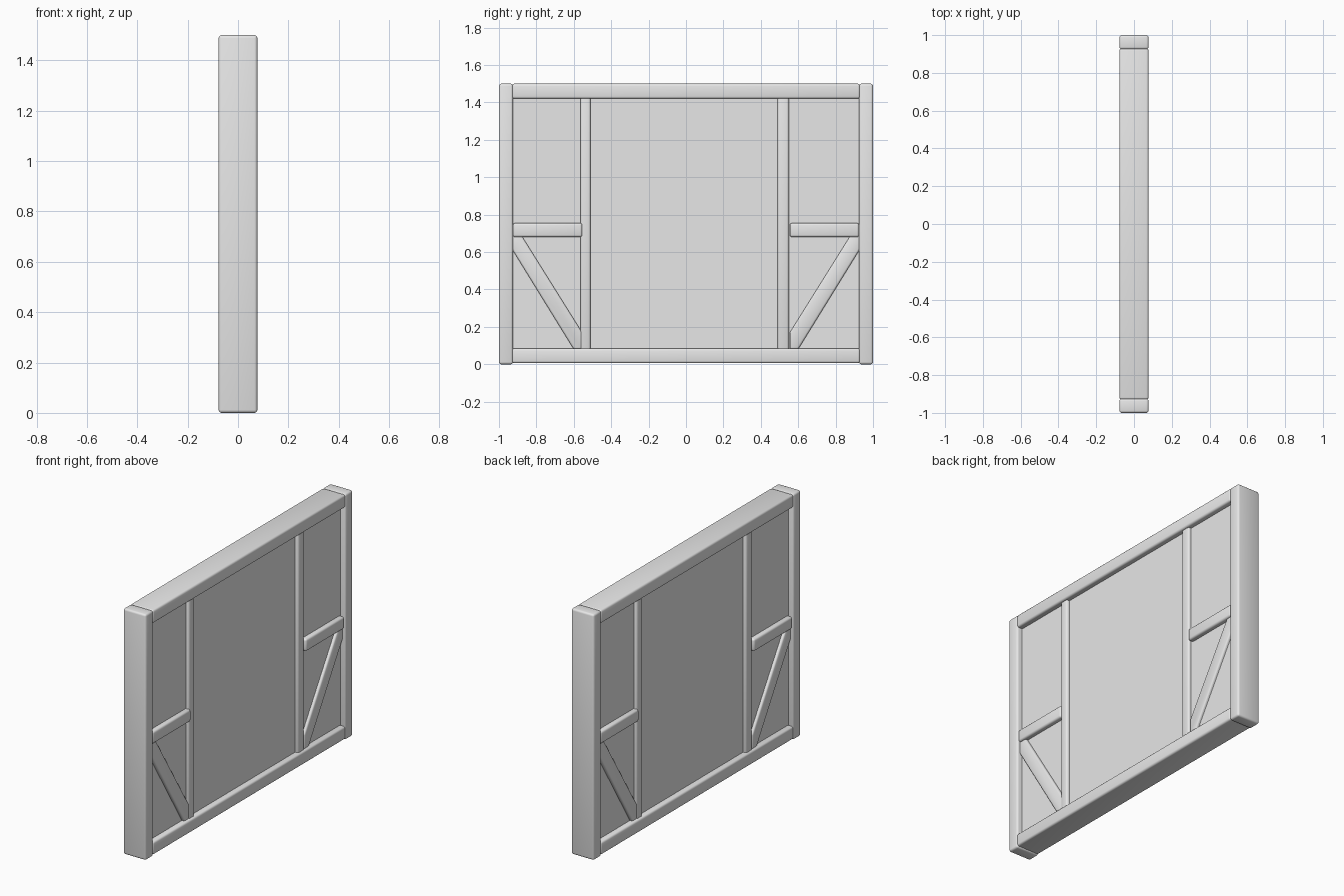
import bpy, bmesh, math
from mathutils import Matrix

if "Cube" in bpy.data.objects:
    bpy.data.objects.remove(bpy.data.objects["Cube"], do_unlink=True)

grey = bpy.data.materials.new("plain grey")
grey.use_nodes = True
COLOUR = (0.8, 0.8, 0.8, 1)
grey.diffuse_color = COLOUR
grey.node_tree.nodes["Principled BSDF"].inputs["Base Color"].default_value = COLOUR


def prism(name, outline, x0, x1, bevel=0.012, turn=0.0):
    """Extrude a (y, z) outline from x0 to x1, turned about z, with soft edges."""
    bm = bmesh.new()
    face = bm.faces.new([bm.verts.new((x0, y, z)) for y, z in outline])
    ext = bmesh.ops.extrude_face_region(bm, geom=[face])
    for v in ext["geom"]:
        if isinstance(v, bmesh.types.BMVert):
            v.co.x = x1
    bm.transform(Matrix.Rotation(turn, 4, "Z"))
    bmesh.ops.recalc_face_normals(bm, faces=bm.faces)
    if bevel:
        bmesh.ops.bevel(bm, geom=bm.edges[:], offset=bevel, segments=3,
                        profile=0.5, affect="EDGES", clamp_overlap=True)
    mesh = bpy.data.meshes.new(name)
    bm.to_mesh(mesh)
    bm.free()
    mesh.materials.append(grey)
    ob = bpy.data.objects.new(name, mesh)
    bpy.context.collection.objects.link(ob)
    bpy.ops.object.select_all(action="DESELECT")
    ob.select_set(True)
    bpy.context.view_layer.objects.active = ob
    bpy.ops.object.shade_smooth_by_angle(angle=math.radians(40))
    return ob


def box(y0, y1, z0, z1):
    return [(y0, z0), (y1, z0), (y1, z1), (y0, z1)]


# Outer frame and infill wall
HALF = 0.077
for name, y in (("front_post", -0.9625), ("back_post", 0.9625)):
    prism(name, box(y - 0.0375, y + 0.0375, 0, 1.5), -HALF, HALF)
prism("top_beam", box(-0.93, 0.93, 1.42, 1.5), -HALF, HALF)
prism("bottom_beam", box(-0.93, 0.93, 0.006, 0.085), -HALF, HALF)
prism("wall_panel", box(-0.95, 0.95, 0.04, 1.46), -0.043, 0.043, bevel=0)

# Timber on each broad face; the second face is the first turned half round
for side, turn in (("left", 0.0), ("right", math.pi)):
    prism(side + "_near_stud", box(-0.565, -0.51, 0.06, 1.44), 0, 0.063, turn=turn)
    prism(side + "_far_stud", box(0.49, 0.55, 0.06, 1.44), 0, 0.063, turn=turn)
    for end, s in (("near", -1), ("far", 1)):
        prism(f"{side}_{end}_rail", box(*sorted((s * 0.555, s * 0.925)), 0.68, 0.755),
              0, 0.072, turn=turn)
        brace = [(0.6, 0.08), (0.93, 0.615), (0.93, 0.69), (0.88, 0.69),
                 (0.555, 0.17), (0.555, 0.08)]
        prism(f"{side}_{end}_brace", [(s * y, z) for y, z in brace],
              0, 0.06, bevel=0.01, turn=turn)
